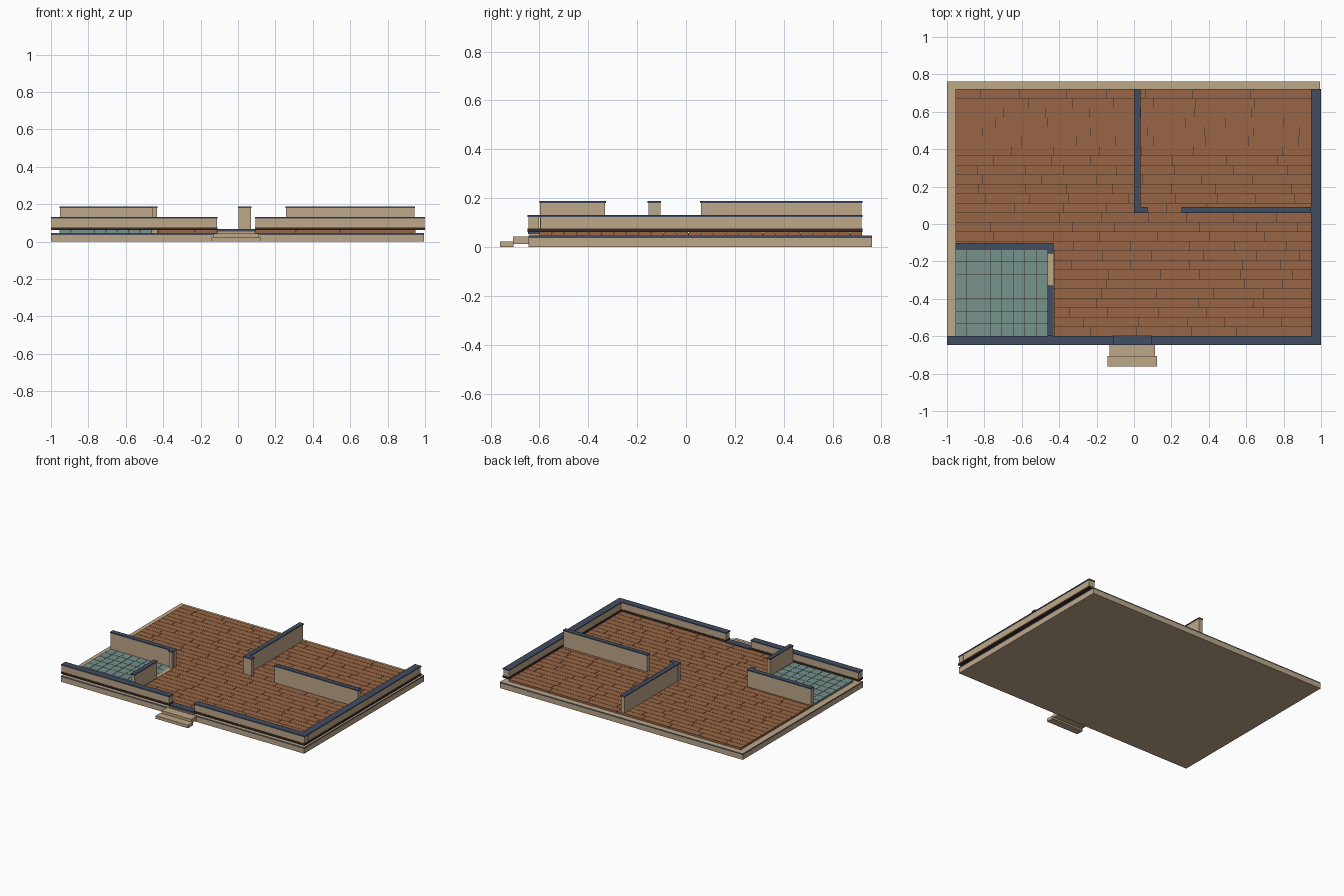
import bpy
import bmesh
import random

random.seed(4)
cube = bpy.data.objects.get("Cube")
if cube:
    bpy.data.objects.remove(cube, do_unlink=True)


def material(name, rgb):
    """Flat material from 0-255 display colour, converted to linear."""
    lin = [((c / 255 + 0.055) / 1.055) ** 2.4 for c in rgb] + [1.0]
    m = bpy.data.materials.new(name)
    m.use_nodes = True
    m.diffuse_color = lin
    bsdf = m.node_tree.nodes["Principled BSDF"]
    bsdf.inputs["Base Color"].default_value = lin
    bsdf.inputs["Roughness"].default_value = 0.9
    return m


TAN = material("tan plaster", (190, 167, 137))
NAVY = material("navy trim", (66, 77, 97))
WOOD = material("brown wood", (152, 101, 70))
TEAL = material("teal tile", (118, 146, 140))
DARK = material("dark joint", (58, 44, 36))


def boxes(name, mat, items):
    """One object made of boxes, each (x0, x1, y0, y1, z0, z1)."""
    bm = bmesh.new()
    for x0, x1, y0, y1, z0, z1 in items:
        vs = bmesh.ops.create_cube(bm, size=1)["verts"]
        for v in vs:
            v.co.x = x1 if v.co.x > 0 else x0
            v.co.y = y1 if v.co.y > 0 else y0
            v.co.z = z1 if v.co.z > 0 else z0
    mesh = bpy.data.meshes.new(name)
    bm.to_mesh(mesh)
    bm.free()
    mesh.materials.append(mat)
    ob = bpy.data.objects.new(name, mesh)
    bpy.context.collection.objects.link(ob)
    return ob


def wall(name, x0, x1, y0, y1, z0, z1, base=0.0):
    """Plaster wall with an overhanging cap and an optional dark base."""
    o = 0.003
    boxes(name, TAN, [(x0 + o, x1 - o, y0 + o, y1 - o, z0 + base, z1 - 0.008)])
    boxes(name + "_cap", NAVY, [(x0, x1, y0, y1, z1 - 0.008, z1)])
    if base:
        boxes(name + "_base", DARK, [(x0, x1, y0, y1, z0, z0 + base)])


# Foundation with a trim band around its edge
X0, X1, Y0, Y1 = -1.0, 0.995, -0.645, 0.762
boxes("foundation", TAN, [(X0, X1, Y0, Y1, 0, 0.036)])
boxes("foundation_band", NAVY, [(X0, X1, Y0, Y1, 0.036, 0.044)])
boxes("foundation_top", TAN, [(X0, X1, Y0, Y1, 0.044, 0.046)])

# Floor area
FX0, FX1, FY0, FY1 = -0.955, 0.95, -0.60, 0.722
RX, RY = -0.43, -0.135          # tiled room corner
Z0, Z1, GAP = 0.046, 0.061, 0.0012
boxes("floor_underlay", DARK, [
    (FX0 + 0.003, FX1 - 0.003, RY, FY1 - 0.003, Z0, Z1 - 0.004),
    (RX + 0.003, FX1 - 0.003, FY0 + 0.003, RY, Z0, Z1 - 0.004),
    (FX0 + 0.003, RX - 0.03, FY0 + 0.003, RY, Z0, Z1 - 0.004)])

# Staggered wooden planks
planks = []
rows = 26
pitch = (FY1 - FY0) / rows
for r in range(rows):
    top = FY1 - r * pitch
    x = FX0 if top - pitch / 2 > RY else RX
    length = random.uniform(0.08, 0.3)
    while x < FX1:
        end = x + length
        if end > FX1 - 0.06:
            end = FX1
        planks.append((x + GAP, end - GAP, top - pitch + GAP, top - GAP, Z0, Z1))
        x = end
        length = random.uniform(0.2, 0.32)
boxes("wood_planks", WOOD, planks)

# Square tiles in the small room
cols, trows = 8, 7
tw, th = (RX - 0.03 - FX0) / cols, (RY - FY0) / trows
boxes("floor_tiles", TEAL, [
    (FX0 + i * tw + GAP, FX0 + (i + 1) * tw - GAP,
     FY0 + j * th + GAP, FY0 + (j + 1) * th - GAP, Z0, Z1 + 0.0005)
    for i in range(cols) for j in range(trows)])
boxes("room_threshold", TAN, [(RX - 0.03, RX, -0.34, -0.15, Z0, Z1 + 0.001)])

# Low outer walls with the entrance gap
OZ0, OZ1, BASE = 0.062, 0.131, 0.014
wall("front_wall_right", -1.0, -0.11, -0.648, -0.598, OZ0, OZ1, BASE)
wall("front_wall_left", 0.09, 1.0, -0.648, -0.598, OZ0, OZ1, BASE)
wall("left_side_wall", 0.947, 1.0, -0.598, 0.722, OZ0, OZ1, BASE)
boxes("entrance_sill", NAVY, [(-0.115, 0.095, -0.646, -0.594, 0.054, 0.067)])
boxes("entrance_sill_base", TAN, [(-0.11, 0.09, -0.64, -0.60, Z0, 0.054)])

# Taller inner walls
IZ1 = 0.188
wall("back_partition", 0.0, 0.035, 0.09, FY1, Z1, IZ1)
wall("back_partition_foot", 0.0, 0.072, 0.058, 0.092, Z1, IZ1)
wall("cross_partition", 0.253, 0.947, 0.058, 0.092, Z1, IZ1)
wall("tiled_room_back_wall", FX0, RX, -0.137, -0.102, Z1, IZ1)
wall("tiled_room_stub", RX - 0.032, RX, -0.157, -0.134, Z1, IZ1)
wall("tiled_room_side_wall", RX - 0.032, RX, -0.60, -0.328, Z1, IZ1)

# Entrance steps
boxes("lower_step", TAN, [(-0.142, 0.123, -0.762, -0.706, 0, 0.023)])
boxes("upper_step", TAN, [(-0.132, 0.112, -0.708, -0.645, 0.012, 0.043)])
